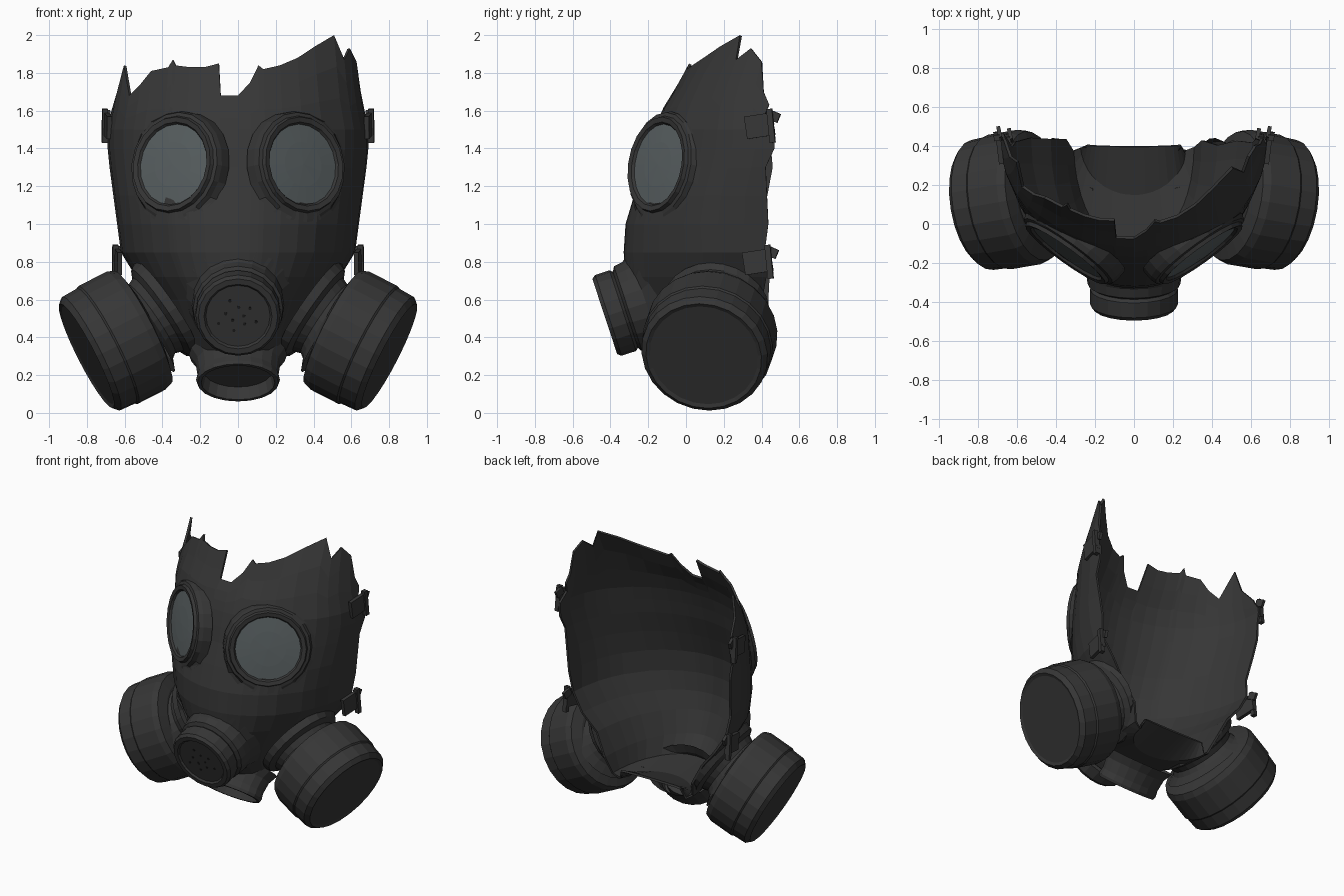
import bpy, bmesh, math, random
from mathutils import Vector, Matrix

if "Cube" in bpy.data.objects:
    bpy.data.objects.remove(bpy.data.objects["Cube"])

random.seed(4)


def material(name, col):
    m = bpy.data.materials.new(name)
    m.diffuse_color = (*col, 1)
    m.use_nodes = True
    m.node_tree.nodes["Principled BSDF"].inputs["Base Color"].default_value = m.diffuse_color
    return m


RUBBER = material("dark_rubber", (0.037, 0.037, 0.037))
GLASS = material("grey_glass", (0.10, 0.118, 0.122))
BLACK = material("black_hole", (0.012, 0.012, 0.012))

# Face shell: half-elliptic sections (z, half width, front y, back y)
SECTIONS = [(0.37, 0.24, 0.40, 0.41), (0.30, 0.27, 0.15, 0.40), (0.33, 0.32, -0.14, 0.40),
            (0.45, 0.36, -0.23, 0.41), (0.60, 0.44, -0.29, 0.42), (0.72, 0.54, -0.32, 0.44),
            (0.85, 0.62, -0.33, 0.44), (1.00, 0.64, -0.32, 0.41), (1.15, 0.66, -0.275, 0.41),
            (1.30, 0.68, -0.225, 0.44), (1.40, 0.69, -0.20, 0.46), (1.50, 0.69, -0.17, 0.45),
            (1.60, 0.67, -0.13, 0.43), (1.70, 0.65, -0.065, 0.43), (1.85, 0.635, 0.01, 0.46),
            (2.00, 0.62, 0.14, 0.48)]
# Torn top edge: (fraction of half width, height)
TOP = [(-1, 1.6), (-.985, 1.7), (-.95, 1.84), (-.88, 1.68), (-.8, 1.74), (-.72, 1.81),
       (-.58, 1.83), (-.545, 1.87), (-.52, 1.84), (-.4, 1.83), (-.28, 1.83), (-.16, 1.85),
       (-.14, 1.68), (0, 1.68), (.1, 1.75), (.17, 1.84), (.21, 1.82), (.35, 1.84), (.5, 1.88),
       (.65, 1.94), (.82, 2.0), (.89, 1.87), (.945, 1.93), (.99, 1.86), (1, 1.7)]


def section(z):
    for a, b in zip(SECTIONS[2:], SECTIONS[3:]):
        if z <= b[0]:
            f = (z - a[0]) / (b[0] - a[0])
            return [p + (q - p) * f for p, q in zip(a, b)]
    return SECTIONS[-1]


def fit_to_shell(p):
    """Move a point that sinks behind the shell out to its surface."""
    if p.z < 0.33:
        return p
    _, w, yf, yb = section(p.z)
    k = math.hypot(p.x / w, min(0, p.y - yb) / (yb - yf))
    if 0.25 < k < 1:
        return Vector((p.x / k, yb + (p.y - yb) / k, p.z))
    return p


def finish(name, bm, mat):
    me = bpy.data.meshes.new(name)
    bm.to_mesh(me)
    bm.free()
    ob = bpy.data.objects.new(name, me)
    bpy.context.collection.objects.link(ob)
    me.materials.append(mat)
    return ob


def lathe(name, origin, axis, profile, mat=RUBBER, segs=20, squash=1.0, fit=False):
    """Turn a (radius, height) profile, listed from front to back, about an axis."""
    o, a = Vector(origin), Vector(axis).normalized()
    u = a.cross(Vector((0, 0, 1))).normalized()
    v = a.cross(u)
    bm = bmesh.new()
    rings = []
    for r, h in profile:
        pts = [o + a * h + (u * math.cos(k * math.tau / segs)
               + v * math.sin(k * math.tau / segs) * squash) * r for k in range(segs if r else 1)]
        rings.append([bm.verts.new(fit_to_shell(p) if fit else p) for p in pts])
    for A, B in zip(rings, rings[1:]):
        for k in range(segs):
            q = (k + 1) % segs
            if len(A) == 1:
                bm.faces.new((A[0], B[k], B[q]))
            else:
                bm.faces.new((A[k], B[k], B[q], A[q]))
    bmesh.ops.recalc_face_normals(bm, faces=bm.faces)
    f = max(bm.faces, key=lambda f: (f.calc_center_median() - o).dot(a))
    if f.normal.dot(a) < 0:
        bmesh.ops.reverse_faces(bm, faces=bm.faces)
    return finish(name, bm, mat)


def box(name, centre, size, rot_z=0, rot_x=0):
    bm = bmesh.new()
    m = (Matrix.Translation(centre) @ Matrix.Rotation(rot_z, 4, 'Z')
         @ Matrix.Rotation(rot_x, 4, 'X') @ Matrix.Diagonal((*size, 1)))
    bmesh.ops.create_cube(bm, size=1, matrix=m)
    return finish(name, bm, RUBBER)


# Shell mesh, open at the back with torn edges
bm = bmesh.new()
rows = []
for j in range(15):
    row = []
    for frac, top in TOP:
        if j < 12:
            z, w, yf, yb = SECTIONS[j]
        else:
            z, w, yf, yb = section(1.5 + (top - 1.5) * (j - 11) / 3)
        y = yb - (yb - yf) * math.cos(math.asin(frac))
        if abs(frac) == 1:
            y += random.uniform(-0.03, 0.03)
        row.append(bm.verts.new((w * frac, y, z)))
    rows.append(row)
for A, B in zip(rows, rows[1:]):
    for i in range(len(A) - 1):
        bm.faces.new((A[i], A[i + 1], B[i + 1], B[i]))
shell = finish("face_shell", bm, RUBBER)
sol = shell.modifiers.new("thickness", 'SOLIDIFY')
sol.thickness = 0.015
sol.offset = -1

# Parts repeated on both sides
for side, s in (("left", -1), ("right", 1)):
    # Eyepiece ring and glass
    eye, look = (s * 0.32, -0.115, 1.31), (s * 0.58, -0.8, 0.15)
    lathe(side + "_eye_ring", eye, look,
          [(.215, .035), (.225, .05), (.252, .055), (.26, .035), (.28, .03), (.29, .0), (.295, -.06)],
          fit=True)
    lathe(side + "_eye_glass", eye, look, [(0, .046), (.12, .043), (.222, .036)], GLASS)

    # Filter canister
    lathe(side + "_filter_canister", (s * 0.795, 0.095, 0.305), (s * 0.88, -0.15, -0.45),
          [(0, 0), (.29, 0), (.31, .008), (.338, -.02), (.342, -.11), (.35, -.12), (.35, -.29),
           (.335, -.33), (.26, -.35), (.2, -.35)], segs=24)
    # Flared neck joining the canister to the shell
    lathe(side + "_filter_neck", (s * 0.49, 0.14, 0.475), (s * 0.8, -0.12, -0.55),
          [(.30, .02), (.24, -.01), (.22, -.04), (.235, -.08), (.275, -.10), (.285, -.15)],
          segs=24, fit=True)

    # Strap buckles and torn strap ends
    for where, x, y, z in (("upper", 0.69, 0.42, 1.52), ("lower", 0.635, 0.41, 0.80)):
        box(f"{side}_{where}_strap_tab", (s * x, y - .03, z), (.025, .15, .12), -s * 0.12, 0.15)
        box(f"{side}_{where}_buckle_bar", (s * (x + .015), y + .03, z), (.03, .03, .18), -s * 0.12, 0.1)
        box(f"{side}_{where}_strap_end", (s * x, y + .045, z + .05), (.02, .06, .05), -s * 0.2, -0.4)

# Front speaking valve
VALVE, VAXIS = Vector((0, -0.43, 0.51)), Vector((0, -0.94, -0.31)).normalized()
lathe("front_valve", VALVE, VAXIS,
      [(0, -.012), (.17, -.012), (.18, .0), (.21, 0), (.225, -.02), (.225, -.1), (.212, -.115),
       (.238, -.13), (.245, -.18), (.245, -.23), (.27, -.31)], fit=True)
# Perforations on the valve face
up = Vector((1, 0, 0)).cross(VAXIS).normalized()
for k in range(10):
    a, r = k * 2.4, 0.03 + 0.009 * k
    p = VALVE + Vector((1, 0, 0)) * math.cos(a) * r + up * math.sin(a) * r
    lathe(f"valve_hole_{k + 1}", p, VAXIS, [(0, -.009), (.009, -.009), (.009, -.012)], BLACK, 6)

# Chin outlet: flattened tube with a hollow mouth
lathe("chin_outlet", (0, -0.08, 0.16), (0, -0.66, -0.75),
      [(0, -.08), (.18, -.08), (.195, 0), (.215, 0), (.222, -.02), (.215, -.06), (.225, -.14),
       (.26, -.20)], squash=0.7)
